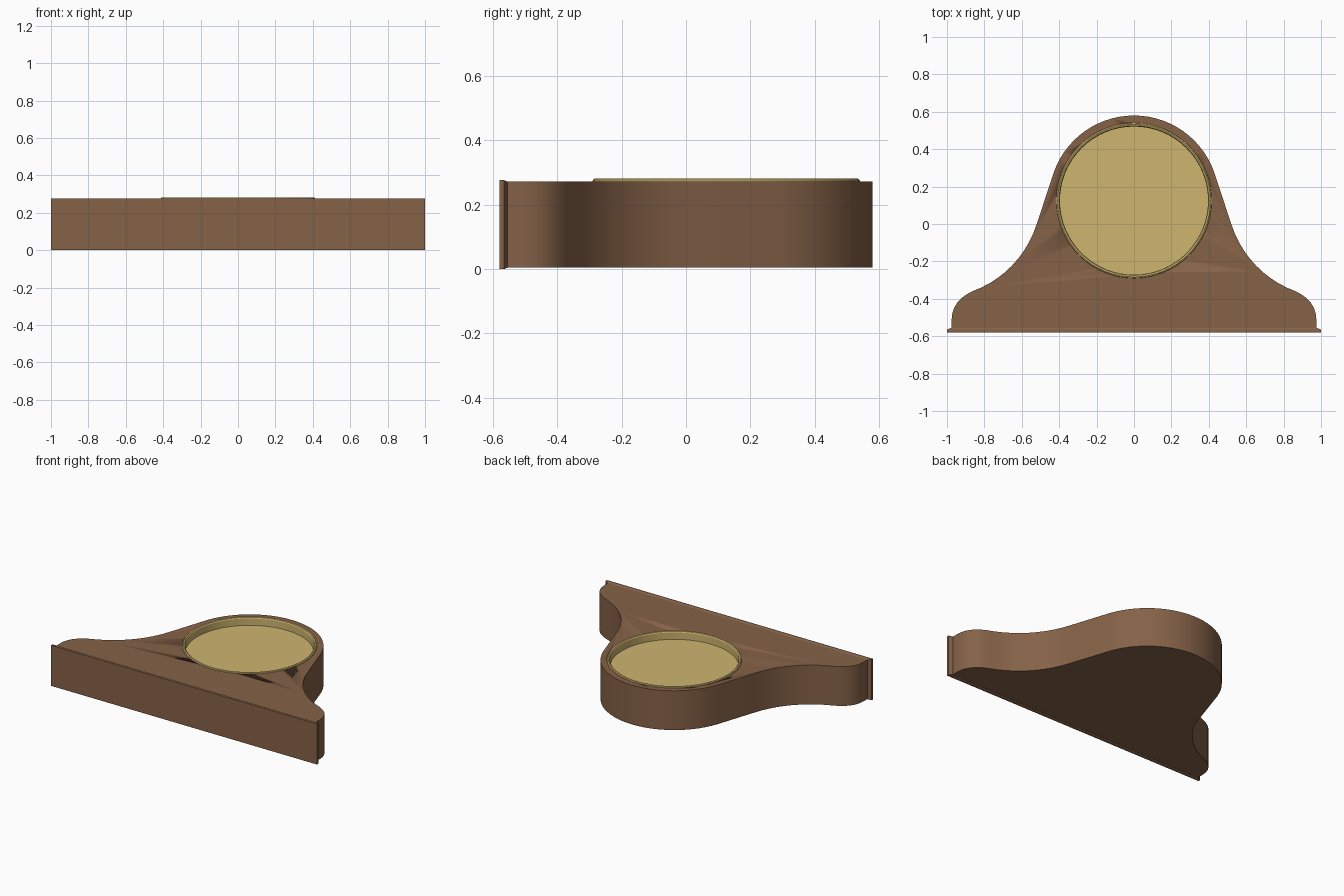
import bpy, bmesh, math
from mathutils import Vector
from mathutils.geometry import interpolate_bezier

default = bpy.data.objects.get("Cube")
if default:
    bpy.data.objects.remove(default)

DIAL_Y = 0.125


def material(name, rgb):
    mat = bpy.data.materials.new(name)
    mat.use_nodes = True
    mat.diffuse_color = (*rgb, 1)
    mat.node_tree.nodes["Principled BSDF"].inputs["Base Color"].default_value = (*rgb, 1)
    return mat


wood = material("brown wood", (0.235, 0.122, 0.064))
brass = material("brass", (0.62, 0.46, 0.16))


def finish(bm, name, mat, angle=30):
    bmesh.ops.recalc_face_normals(bm, faces=bm.faces)
    mesh = bpy.data.meshes.new(name)
    bm.to_mesh(mesh)
    bm.free()
    obj = bpy.data.objects.new(name, mesh)
    bpy.context.collection.objects.link(obj)
    mesh.materials.append(mat)
    bpy.ops.object.select_all(action="DESELECT")
    obj.select_set(True)
    bpy.context.view_layer.objects.active = obj
    bpy.ops.object.shade_smooth_by_angle(angle=math.radians(angle))
    return obj


def bezier(a, b, c, d, n):
    return [p.to_2d() for p in interpolate_bezier(*(Vector((*q, 0)) for q in (a, b, c, d)), n)]


def lathe(name, profile, mat, steps=64):
    """Revolve (radius, height) points around the dial axis."""
    bm = bmesh.new()
    verts = [bm.verts.new((r, 0, z)) for r, z in profile]
    edges = [bm.edges.new(pair) for pair in zip(verts, verts[1:])]
    bmesh.ops.spin(bm, geom=verts + edges, cent=(0, 0, 0), axis=(0, 0, 1),
                   angle=math.tau, steps=steps)
    bmesh.ops.remove_doubles(bm, verts=bm.verts, dist=1e-5)
    bmesh.ops.translate(bm, verts=bm.verts, vec=(0, DIAL_Y, 0))
    return finish(bm, name, mat)


# Case outline, right half: round crown, straight flank, hollow shoulder, round foot
crown = [Vector((0.455 * math.cos(a), DIAL_Y + 0.455 * math.sin(a)))
         for a in (math.radians(90 - 70 * i / 14) for i in range(15))]
shoulder = bezier((0.52, 0), (0.575, -0.17), (0.70, -0.30), (0.865, -0.36), 11)
foot = bezier((0.865, -0.36), (0.93, -0.39), (0.975, -0.44), (0.975, -0.51), 7)
half = crown + shoulder + foot[1:] + [Vector((0.975, -0.57))]
outline = half + [Vector((-p.x, p.y)) for p in reversed(half[1:])]

bm = bmesh.new()
face = bm.faces.new([bm.verts.new((p.x, p.y, 0.005)) for p in outline])
side = bmesh.ops.extrude_face_region(bm, geom=[face])
bmesh.ops.translate(bm, vec=(0, 0, 0.267),
                    verts=[v for v in side["geom"] if isinstance(v, bmesh.types.BMVert)])
if not any(f.normal.z < 0 and len(f.verts) == len(outline) for f in bm.faces):
    bm.normal_update()
case = finish(bm, "clock_case", wood)

# Round recess cut into the case
cutter = lathe("recess_cutter", [(0, 0.2), (0.404, 0.2), (0.404, 0.4), (0, 0.4)], wood)
cutter.hide_render = True
cut = case.modifiers.new("recess", "BOOLEAN")
cut.object = cutter
cut.solver = "EXACT"
bpy.context.view_layer.objects.active = case
bpy.ops.object.modifier_apply(modifier=cut.name)
bpy.data.objects.remove(cutter)

# Plinth strip with a chamfer towards the case
bm = bmesh.new()
rings = []
for y, x, inset in ((-0.58, 1, 0), (-0.565, 1, 0), (-0.555, 0.976, 0.004)):
    rings.append([bm.verts.new((sx * x, y, z)) for sx, z in
                  ((-1, inset), (1, inset), (1, 0.276 - inset), (-1, 0.276 - inset))])
for a, b in zip(rings, rings[1:]):
    for i in range(4):
        j = (i + 1) % 4
        bm.faces.new((a[i], a[j], b[j], b[i]))
bm.faces.new(rings[0])
bm.faces.new(rings[-1])
finish(bm, "plinth", wood, 15)

# Brass bezel with its inner wall, and the flat dial
lathe("bezel", [(0.416, 0.270), (0.414, 0.277), (0.408, 0.281),
                (0.400, 0.278), (0.396, 0.272), (0.396, 0.222)], brass)
lathe("dial", [(0, 0.225), (0.400, 0.225)], brass)
